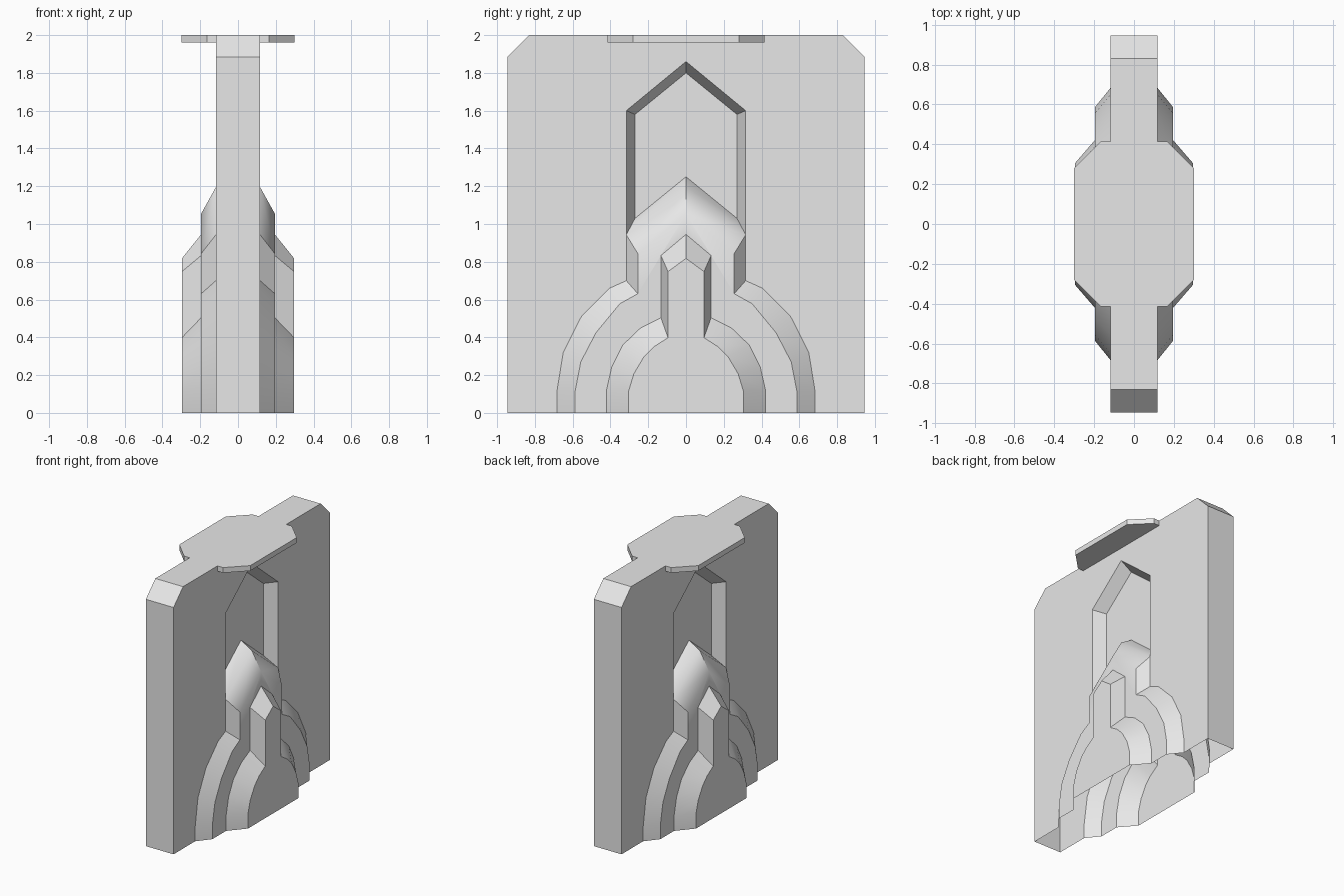
import bpy
import bmesh

if "Cube" in bpy.data.objects:
    bpy.data.objects.remove(bpy.data.objects["Cube"], do_unlink=True)

grey = bpy.data.materials.new("plain_grey")
grey.use_nodes = True
grey.diffuse_color = (0.8, 0.8, 0.8, 1)
grey.node_tree.nodes["Principled BSDF"].inputs["Base Color"].default_value = (0.8, 0.8, 0.8, 1)

# Depths of the stepped relief, outwards from the middle plane
MIDDLE, FLOOR, WALL, STEP, FRONT = 0, 0.025, 0.117, 0.195, 0.297


def symmetric(half):
    """Full outline from a half outline that ends at the centre line."""
    return half + [(-y, z) for y, z in reversed(half[:-1])]


def at(x, outline):
    return [(x, y, z) for y, z in outline]


def face(bm, points):
    bm.faces.new([bm.verts.new(p) for p in points])


def loft(bm, a, b):
    """Strip of quads between two matching paths."""
    for i in range(len(a) - 1):
        face(bm, [a[i], a[i + 1], b[i + 1], b[i]])


def finish(name, bm):
    """Weld, orient outwards, mirror to the other side and shade."""
    bmesh.ops.remove_doubles(bm, verts=bm.verts, dist=0.0005)
    bmesh.ops.recalc_face_normals(bm, faces=bm.faces)
    outer = max(bm.faces, key=lambda f: f.calc_center_median().x)
    if outer.normal.x < 0:
        bmesh.ops.reverse_faces(bm, faces=bm.faces)
    mesh = bpy.data.meshes.new(name)
    bm.to_mesh(mesh)
    bm.free()
    mesh.materials.append(grey)
    obj = bpy.data.objects.new(name, mesh)
    bpy.context.collection.objects.link(obj)
    bpy.ops.object.select_all(action='DESELECT')
    obj.select_set(True)
    bpy.context.view_layer.objects.active = obj
    bpy.ops.object.shade_smooth_by_angle(angle=0.61)
    obj.modifiers.new("Mirror", 'MIRROR')


# Half outlines as (y, z), from the ground up to the centre line
slab = symmetric([(0.945, 0), (0.945, 1.885), (0.83, 2), (0, 2)])
arch = [(0.684, 0), (0.684, 0.11), (0.65, 0.32), (0.554, 0.51), (0.405, 0.66), (0.316, 0.7)]
arch_front = [(0.587, 0), (0.587, 0.115), (0.557, 0.27), (0.477, 0.424), (0.35, 0.578), (0.255, 0.631)]
hood = [(0.316, 0.943), (0, 1.195)]
hood_front = [(0.255, 0.843), (0, 1.055)]
hood_back = [(0.27, 1.03), (0, 1.25)]
recess = [(0.316, 1.6), (0, 1.86)]
recess_floor = [(0.27, 1.58), (0, 1.8)]
pillar = symmetric([(0.422, 0), (0.422, 0.115), (0.393, 0.244), (0.334, 0.36), (0.24, 0.45),
                    (0.133, 0.504), (0.133, 0.833), (0, 0.945)])
pillar_front = symmetric([(0.304, 0), (0.304, 0.115), (0.276, 0.207), (0.223, 0.297), (0.17, 0.35),
                          (0.095, 0.398), (0.095, 0.748), (0, 0.818)])

bm = bmesh.new()
# Slab rim and wall, open underneath
loft(bm, at(MIDDLE, slab), at(WALL, slab))
opening = symmetric(arch + hood[:1] + recess)
face(bm, at(WALL, slab + opening[::-1]))

# Pointed recess with bevelled walls
rim = symmetric(hood[:1] + recess)
inner = symmetric(hood_back[:1] + recess_floor)
loft(bm, at(WALL, rim), at(FLOOR, inner))
face(bm, at(FLOOR, inner + symmetric(hood_back)[1:-1]))

# Hood inside the recess, then the lower arch step
loft(bm, at(FLOOR, symmetric(hood_back)), at(WALL, symmetric(hood)))
step = symmetric(arch_front + hood_front)
loft(bm, at(WALL, symmetric(arch + hood)), at(STEP, step))
face(bm, at(STEP, step + pillar[::-1]))

# Inner arch with the pointed pillar
loft(bm, at(STEP, pillar), at(FRONT, pillar_front))
face(bm, at(FRONT, pillar_front))
finish("arched_slab", bm)

# Chamfered lip along the top
lip = [(WALL, -0.415), (0.165, -0.415), (0.3, -0.28), (0.3, 0.28), (0.165, 0.415), (WALL, 0.415)]
bm = bmesh.new()
low, high = ([(x, y, z) for x, y in lip] for z in (1.96, 2))
loft(bm, low, high)
face(bm, low)
face(bm, high)
finish("top_lip", bm)
